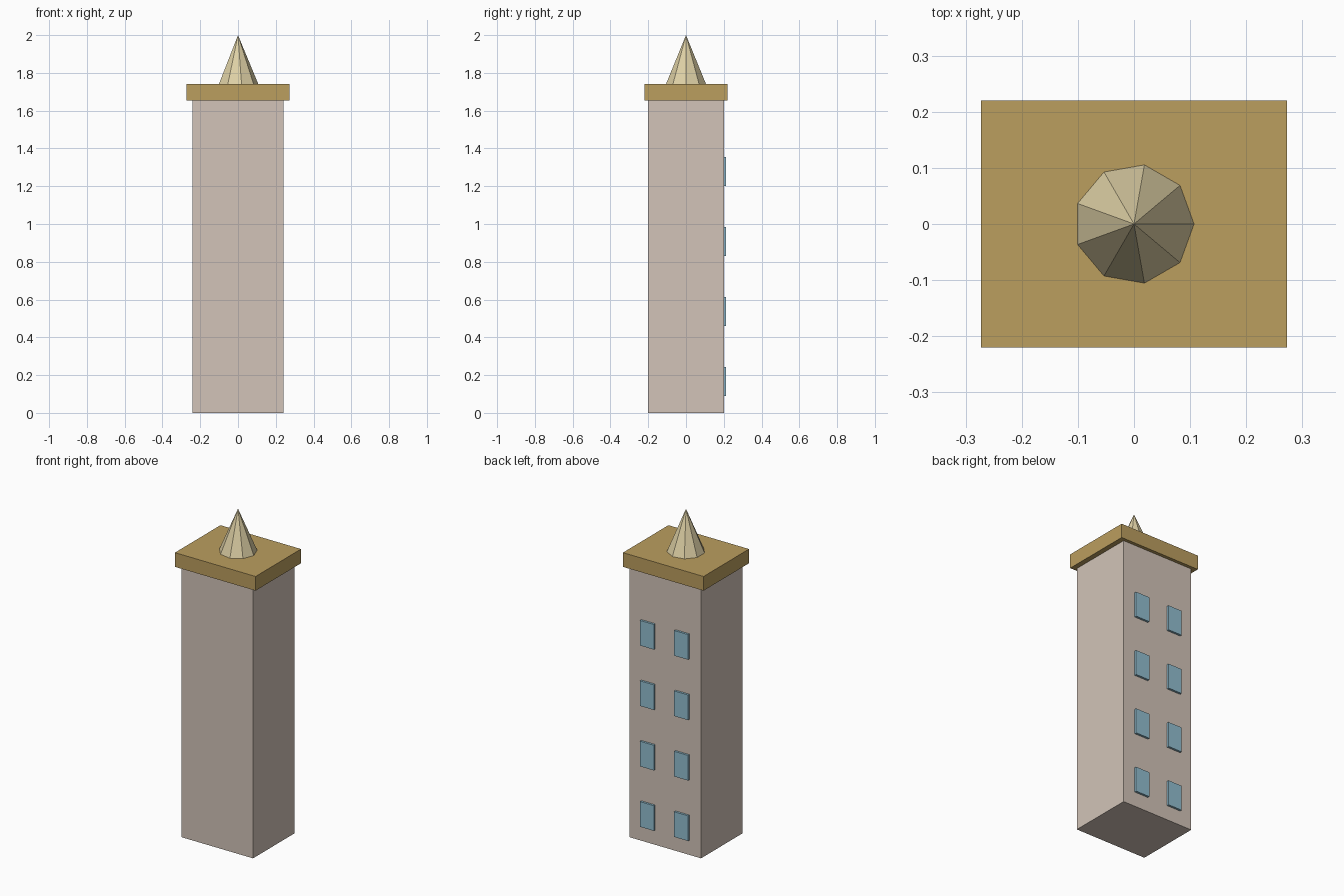
import bpy, bmesh
from math import cos, sin, tau

cube = bpy.data.objects.get("Cube")
if cube:
    bpy.data.objects.remove(cube, do_unlink=True)


def material(name, rgb):
    m = bpy.data.materials.new(name)
    m.use_nodes = True
    colour = (*rgb, 1)
    m.diffuse_color = colour
    m.node_tree.nodes["Principled BSDF"].inputs["Base Color"].default_value = colour
    return m


def finish(name, bm, mat):
    bmesh.ops.recalc_face_normals(bm, faces=bm.faces)
    mesh = bpy.data.meshes.new(name)
    bm.to_mesh(mesh)
    bm.free()
    mesh.materials.append(mat)
    obj = bpy.data.objects.new(name, mesh)
    bpy.context.collection.objects.link(obj)
    return obj


def box(name, low, high, mat):
    bm = bmesh.new()
    bmesh.ops.create_cube(bm, size=1)
    for v in bm.verts:
        v.co = [a if c < 0 else b for c, a, b in zip(v.co, low, high)]
    return finish(name, bm, mat)


def spire(name, radius, base, tip, sides, mat):
    bm = bmesh.new()
    ring = [bm.verts.new((radius * cos(tau * i / sides), radius * sin(tau * i / sides), base))
            for i in range(sides)]
    apex = bm.verts.new((0, 0, tip))
    bm.faces.new(ring)
    for i in range(sides):
        bm.faces.new((ring[i], ring[(i + 1) % sides], apex))
    return finish(name, bm, mat)


stone = material("warm grey wall", (0.644, 0.552, 0.479))
ochre = material("ochre roof", (0.497, 0.342, 0.114))
cream = material("cream spire", (0.730, 0.631, 0.376))
glass = material("blue glass", (0.288, 0.515, 0.631))

# Tower, overhanging roof slab and faceted spire
ROOF_LOW, ROOF_TOP = 1.655, 1.742
box("tower_wall", (-0.242, -0.2, 0), (0.242, 0.2, ROOF_LOW), stone)
box("roof_slab", (-0.273, -0.22, ROOF_LOW), (0.273, 0.22, ROOF_TOP), ochre)
spire("roof_spire", 0.107, ROOF_TOP, 2.0, 9, cream)

# Two columns of windows standing proud of the back wall
for floor in range(4):
    z = 0.09 + 0.37 * floor
    for side, x in (("left", 0.116), ("right", -0.116)):
        box(f"window_{side}_{floor + 1}", (x - 0.047, 0.19, z), (x + 0.047, 0.213, z + 0.154), glass)
